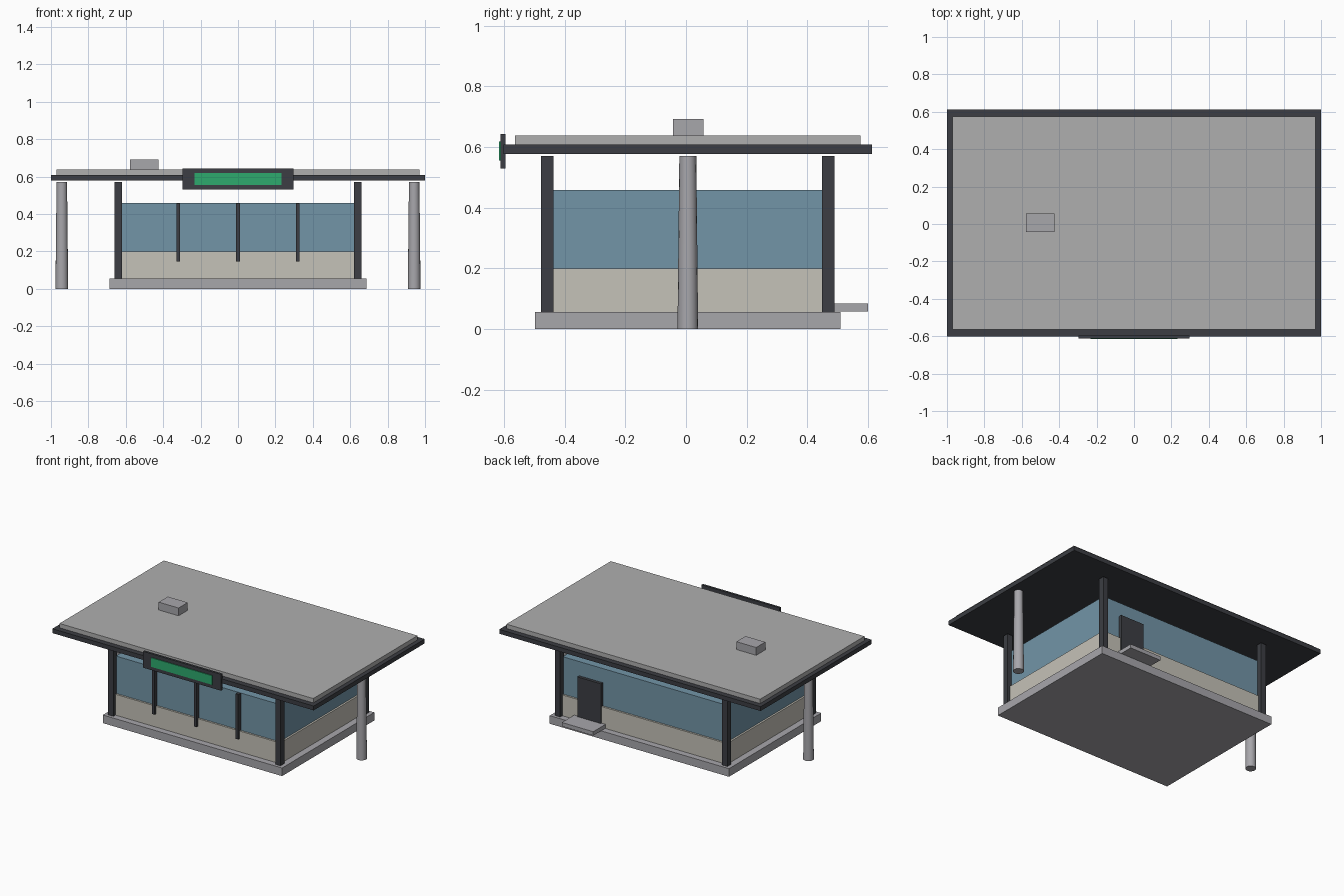
import bpy

if "Cube" in bpy.data.objects:
    bpy.data.objects.remove(bpy.data.objects["Cube"])

YC = 0.006  # the building's centre line in y


def mat(name, r, g, b):
    m = bpy.data.materials.new(name)
    m.diffuse_color = (r, g, b, 1)
    m.use_nodes = True
    m.node_tree.nodes["Principled BSDF"].inputs["Base Color"].default_value = m.diffuse_color
    return m


dark = mat("dark_metal", 0.045, 0.048, 0.056)
glass = mat("blue_glass", 0.17, 0.30, 0.39)
beige = mat("beige_wall", 0.56, 0.54, 0.48)
green = mat("green_panel", 0.026, 0.40, 0.155)
grey = mat("concrete", 0.39, 0.385, 0.41)
roof_grey = mat("roof_grey", 0.43, 0.43, 0.43)


def box(name, x, y, z, material):
    """Box from (min, max) ranges on each axis."""
    bpy.ops.mesh.primitive_cube_add(size=1, location=[sum(r) / 2 for r in (x, y, z)])
    o = bpy.context.object
    o.name = name
    o.scale = [r[1] - r[0] for r in (x, y, z)]
    bpy.ops.object.transform_apply(location=False, rotation=False, scale=True)
    o.data.materials.append(material)
    return o


def span(half, centre=0.0):
    return (centre - half, centre + half)


# Base slab, low wall and glazing
box("base_slab", span(0.686), span(0.504, YC), (0, 0.056), grey)
box("lower_wall", span(0.64), span(0.46, YC), (0.056, 0.2), beige)
box("glazing", span(0.627), span(0.447, YC), (0.2, 0.458), glass)

# Corner posts and canopy columns
for sx, side in ((-1, "left"), (1, "right")):
    for sy, end in ((-1, "front"), (1, "back")):
        box(f"{end}_{side}_post", span(0.02, sx * 0.64), span(0.0205, YC + sy * 0.463),
            (0.056, 0.57), dark)
    bpy.ops.mesh.primitive_cone_add(vertices=16, radius1=0.034, radius2=0.028, depth=0.57,
                                    location=(sx * 0.942, YC, 0.285))
    column = bpy.context.object
    column.name = f"{side}_column"
    column.data.materials.append(grey)
    bpy.ops.object.shade_smooth_by_angle()

# Front window mullions
for i in (-1, 0, 1):
    box(f"mullion_{i + 2}", span(0.01, i * 0.32), (-0.469, -0.435), (0.147, 0.457), dark)

# Back door and step
box("back_door", (0.32, 0.5), (0.44, 0.474), (0.06, 0.36), dark)
box("door_step", (0.29, 0.53), (0.457, 0.6), (0.058, 0.085), grey)

# Canopy roof with raised top and vent
box("roof_fascia", span(1.0), span(0.607, YC), (0.578, 0.608), dark)
box("roof_top", span(0.971), span(0.57, YC), (0.608, 0.638), roof_grey)
box("roof_vent", (-0.577, -0.425), (-0.043, 0.057), (0.638, 0.692), grey)

# Blank sign over the front edge
box("sign_board", span(0.298), (-0.611, -0.595), (0.53, 0.643), dark)
box("sign_panel", span(0.233), (-0.616, -0.605), (0.555, 0.618), green)
